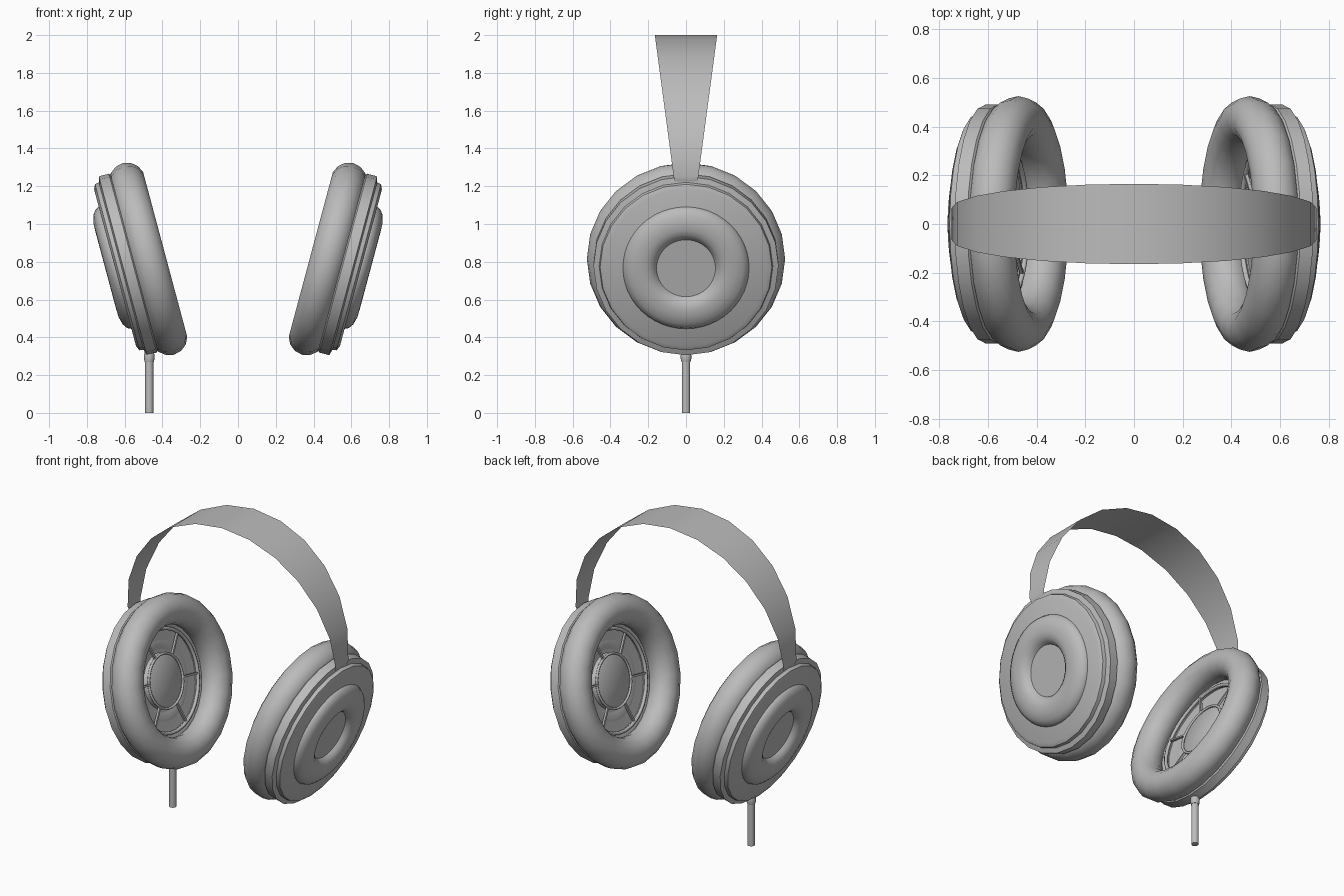
import bpy, bmesh, math
from mathutils import Matrix, Vector

if "Cube" in bpy.data.objects:
    bpy.data.objects.remove(bpy.data.objects["Cube"])

grey = bpy.data.materials.new("neutral grey")
grey.use_nodes = True
grey.diffuse_color = (0.5, 0.5, 0.5, 1)
grey.node_tree.nodes["Principled BSDF"].inputs["Base Color"].default_value = (0.5, 0.5, 0.5, 1)

TILT = math.radians(15)


def finish(name, bm, matrix=Matrix(), angle=35, recalc=True):
    if recalc:
        bmesh.ops.recalc_face_normals(bm, faces=bm.faces)
    mesh = bpy.data.meshes.new(name)
    bm.to_mesh(mesh)
    bm.free()
    mesh.materials.append(grey)
    obj = bpy.data.objects.new(name, mesh)
    bpy.context.collection.objects.link(obj)
    obj.matrix_world = matrix
    bpy.ops.object.select_all(action="DESELECT")
    obj.select_set(True)
    bpy.context.view_layer.objects.active = obj
    bpy.ops.object.shade_smooth_by_angle(angle=math.radians(angle))
    return obj


def lathe(name, profile, sides, matrix, closed=False, angle=35):
    """Spin (radius, height) points about local z."""
    bm = bmesh.new()
    verts = [bm.verts.new((r, 0, h)) for r, h in profile]
    pairs = list(zip(verts, verts[1:]))
    if closed:
        pairs.append((verts[-1], verts[0]))
    edges = [bm.edges.new(p) for p in pairs]
    bmesh.ops.spin(bm, geom=verts + edges, cent=(0, 0, 0), axis=(0, 0, 1),
                   angle=math.tau, steps=sides, use_merge=True)
    bmesh.ops.remove_doubles(bm, verts=bm.verts, dist=0.0005)
    return finish(name, bm, matrix, angle)


def ring(name, major, minor, height, sides, steps, matrix):
    profile = [(major + minor * math.cos(math.tau * i / steps),
                height + minor * math.sin(math.tau * i / steps)) for i in range(steps)]
    return lathe(name, profile, sides, matrix, closed=True, angle=60)


def ear_cup(side, label):
    # Local z points outward, local y up along the tilted cup
    out = Vector((side * math.cos(TILT), 0, -math.sin(TILT)))
    up = Vector((side * math.sin(TILT), 0, math.cos(TILT)))
    frame = Matrix((up.cross(out), up, out)).transposed().to_4x4()
    frame.translation = (side * 0.475, 0, 0.815)

    ring(label + "_ear_cushion", 0.43, 0.095, 0, 24, 14, frame)

    # Stepped housing behind the cushion
    lathe(label + "_housing", [(0, 0.1), (0.36, 0.06), (0.46, 0.06), (0.49, 0.085),
                               (0.49, 0.14), (0.46, 0.148), (0.455, 0.17),
                               (0.43, 0.182), (0, 0.182)], 24, frame)
    # Domed outer cap with a round recess
    lathe(label + "_outer_dome", [(0, 0.15), (0.335, 0.15), (0.335, 0.18), (0.325, 0.202),
                                  (0.3, 0.22), (0.26, 0.231), (0.22, 0.233), (0.19, 0.226),
                                  (0.168, 0.21), (0.156, 0.19), (0, 0.19)], 48, frame)
    # Speaker with raised centre and dished surround
    lathe(label + "_speaker", [(0, 0.042), (0.15, 0.045), (0.165, 0.055), (0.17, 0.085),
                               (0.2, 0.075), (0.24, 0.072), (0.28, 0.08), (0.305, 0.095),
                               (0.31, 0.06), (0.335, 0.05), (0.38, 0.05), (0.38, 0.12),
                               (0, 0.12)], 32, frame)
    ring(label + "_grille_outer_ring", 0.312, 0.011, 0.046, 32, 8, frame)
    ring(label + "_grille_inner_ring", 0.165, 0.008, 0.046, 32, 8, frame)

    # Grille spokes
    bm = bmesh.new()
    for i in range(6):
        turn = Matrix.Rotation(math.tau * i / 6 + 0.2, 4, "Z")
        place = Matrix.Translation((0.238, 0, 0.046))
        bmesh.ops.create_cube(bm, size=1, matrix=turn @ place @ Matrix.Diagonal((0.15, 0.012, 0.014, 1)))
    finish(label + "_grille_spokes", bm, frame)


for side, label in ((1, "left"), (-1, "right")):
    ear_cup(side, label)

# Thin headband, widening towards the top
bm = bmesh.new()
rows = []
for i in range(13):
    a = math.pi * i / 12
    half = 0.065 + 0.1 * math.sin(a)
    x, z = 0.75 * math.cos(a), 1.25 + 0.75 * math.sin(a)
    rows.append([bm.verts.new((x, y, z)) for y in (-half, half)])
for side, row in ((1, rows[0]), (-1, rows[-1])):
    tip = [bm.verts.new((side * 0.74, y, 1.225)) for y in (-0.06, 0.06)]
    rows.insert(0, tip) if side == 1 else rows.append(tip)
for p, q in zip(rows, rows[1:]):
    bm.faces.new((p[0], p[1], q[1], q[0]))
finish("headband", bm, angle=40, recalc=False)

# Cable stub with a collar under the right cup
lathe("cable", [(0, 0), (0.022, 0), (0.022, 0.28), (0, 0.28)], 16, Matrix.Translation((-0.47, 0, 0)))
lathe("cable_collar", [(0, 0.27), (0.024, 0.27), (0.028, 0.285), (0.028, 0.305), (0.022, 0.33), (0, 0.33)],
      16, Matrix.Translation((-0.47, 0, 0)))
